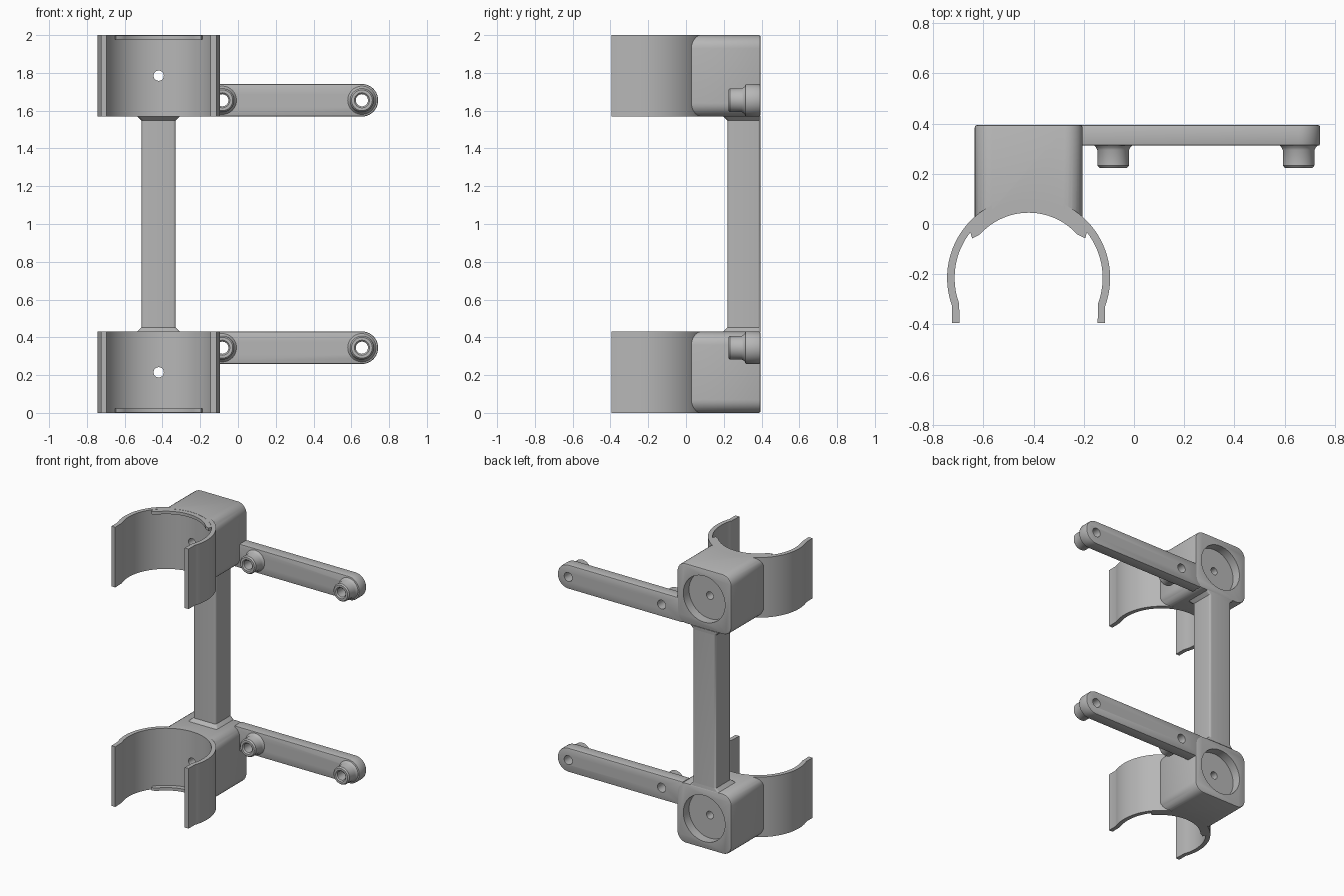
import bpy, bmesh
from math import sin, cos, pi, radians
from mathutils import Vector

if "Cube" in bpy.data.objects:
    bpy.data.objects.remove(bpy.data.objects["Cube"], do_unlink=True)

grey = bpy.data.materials.new("matte grey")
grey.use_nodes = True
COLOUR = (0.47, 0.47, 0.47, 1)
grey.diffuse_color = COLOUR
grey.node_tree.nodes["Principled BSDF"].inputs["Base Color"].default_value = COLOUR

CX, CY = -0.42, -0.215      # axis of the clips
HALF = 0.215                # half height of a clip and its block
BACK = 0.395


def arc(cx, cy, r, a0, a1, n):
    """Points on an arc, angles in degrees."""
    angles = [radians(a0 + (a1 - a0) * i / n) for i in range(n + 1)]
    return [(cx + r * cos(a), cy + r * sin(a)) for a in angles]


def round_rect(x0, x1, y0, y1, r, n=7):
    return (arc(x1 - r, y1 - r, r, 0, 90, n) + arc(x0 + r, y1 - r, r, 90, 180, n)
            + arc(x0 + r, y0 + r, r, 180, 270, n) + arc(x1 - r, y0 + r, r, 270, 360, n))


def loft(name, rings, closed=False):
    """Skin a list of equal rings; cap the ends unless closed."""
    bm = bmesh.new()
    loops = [[bm.verts.new(p) for p in ring] for ring in rings]
    pairs = list(zip(loops, loops[1:])) + ([(loops[-1], loops[0])] if closed else [])
    for a, b in pairs:
        for i in range(len(a)):
            j = (i + 1) % len(a)
            bm.faces.new((a[i], a[j], b[j], b[i]))
    if not closed:
        bm.faces.new(loops[0])
        bm.faces.new(loops[-1])
    bmesh.ops.recalc_face_normals(bm, faces=bm.faces)
    mesh = bpy.data.meshes.new(name)
    bm.to_mesh(mesh)
    bm.free()
    mesh.materials.append(grey)
    ob = bpy.data.objects.new(name, mesh)
    bpy.context.collection.objects.link(ob)
    return ob


def prism_y(name, pts, y0, y1):
    return loft(name, [[(x, y, z) for x, z in pts] for y in (y0, y1)])


def prism_z(name, pts, z0, z1):
    return loft(name, [[(x, y, z) for x, y in pts] for z in (z0, z1)])


def activate(ob):
    bpy.ops.object.select_all(action='DESELECT')
    ob.select_set(True)
    bpy.context.view_layer.objects.active = ob


def bevel(ob, width):
    activate(ob)
    m = ob.modifiers.new("edge", 'BEVEL')
    m.width, m.segments, m.limit_method = width, 2, 'ANGLE'
    m.angle_limit = radians(60)
    m.use_clamp_overlap = False
    bpy.ops.object.modifier_apply(modifier=m.name)


def cut(ob, cutter):
    activate(ob)
    m = ob.modifiers.new("cut", 'BOOLEAN')
    m.operation, m.solver, m.object = 'DIFFERENCE', 'EXACT', cutter
    bpy.ops.object.modifier_apply(modifier=m.name)
    bpy.data.objects.remove(cutter, do_unlink=True)


def drill(ob, x, z, r, y0, y1):
    cut(ob, prism_y("cutter", arc(x, z, r, 0, 352.5, 47), y0, y1))


def finish(ob):
    activate(ob)
    bpy.ops.object.shade_smooth_by_angle(angle=radians(32))


def make_block(name, z):
    # rounded block with a curved seat, a rear pocket and a screw hole
    ob = prism_y(name, round_rect(CX - HALF, CX + HALF, z - HALF, z + HALF, 0.07), 0.01, BACK)
    bevel(ob, 0.01)
    cut(ob, prism_z("cutter", arc(CX, CY, 0.31, 0, 356.25, 95), z - 1, z + 1))
    drill(ob, CX, z, 0.165, BACK - 0.065, 1)
    drill(ob, CX, z, 0.027, -0.1, 1)
    finish(ob)


def make_clip(name, z):
    # open ring ending in two straight tabs
    end = -20
    outer = arc(CX, CY, 0.325, end, 180 - end, 64)
    inner = arc(CX, CY, 0.295, 180 - end, end, 64)
    tabs_left = [(CX - 0.305, -BACK), (CX - 0.275, -BACK)]
    tabs_right = [(CX + 0.275, -BACK), (CX + 0.305, -BACK)]
    ob = prism_z(name, outer + tabs_left + inner + tabs_right, z - HALF, z + HALF)
    drill(ob, CX, z, 0.027, -0.1, 1)
    finish(ob)


def make_lip(name, z0, z1):
    # shallow stop inside the clip, at its outer end
    pts = (arc(CX, CY, 0.26, 42, 138, 28) + arc(CX, CY, 0.275, 136 + 9, 136 + 9, 1)[:1]
           + arc(CX, CY, 0.31, 138 + 2, 40, 28) + arc(CX, CY, 0.275, 35, 35, 1)[:1])
    finish(prism_z(name, pts, z0, z1))


def make_boss(name, x, z):
    # hollow spacer with a flared foot
    profile = [(0.032, 0.315), (0.078, 0.315), (0.069, 0.306), (0.063, 0.295),
               (0.063, 0.233), (0.055, 0.224), (0.04, 0.224), (0.032, 0.232)]
    rings = []
    for i in range(40):
        a = 2 * pi * i / 40
        rings.append([(x + r * cos(a), y, z + r * sin(a)) for r, y in profile])
    finish(loft(name, rings, closed=True))


def make_arm(name, z, holes):
    # flat bar with one round end
    r = 0.086
    pts = [(-0.25, z - r)] + arc(0.656, z, r, -90, 90, 20) + [(-0.25, z + r)]
    ob = prism_y(name, pts, 0.312, BACK - 0.0005)
    bevel(ob, 0.008)
    for x in holes:
        drill(ob, x, z, 0.032, 0, 1)
    finish(ob)


for level, s in (("upper", 1), ("lower", -1)):
    z = 1 + s * 0.785
    make_block(level + "_block", z)
    make_clip(level + "_clip", z)
    lip = sorted((1 + s * 0.999, 1 + s * 0.978))
    make_lip(level + "_clip_lip", *lip)
    arm_z = 1 + s * 0.655
    holes = {"inner": -0.083, "outer": 0.656}
    make_arm(level + "_arm", arm_z, holes.values())
    for label, x in holes.items():
        make_boss(f"{level}_{label}_spacer", x, arm_z)

# upright bar flaring where it meets the blocks
rings = []
steps = [radians(15 * i) for i in range(7)]
lower = [(0.428 + 0.025 * sin(a), 0.025 * (1 - sin(pi / 2 - (pi / 2 - a)))) for a in steps]
levels = lower + [(2 - z, f) for z, f in reversed(lower)]
for z, f in levels:
    ring = round_rect(CX - 0.09 - f, CX + 0.09 + f, 0.22 - f, BACK - 0.001, 0.014, 4)
    rings.append([Vector((x, y, z)) for x, y in ring])
finish(loft("upright_bar", rings))
bpy.ops.object.select_all(action='DESELECT')
